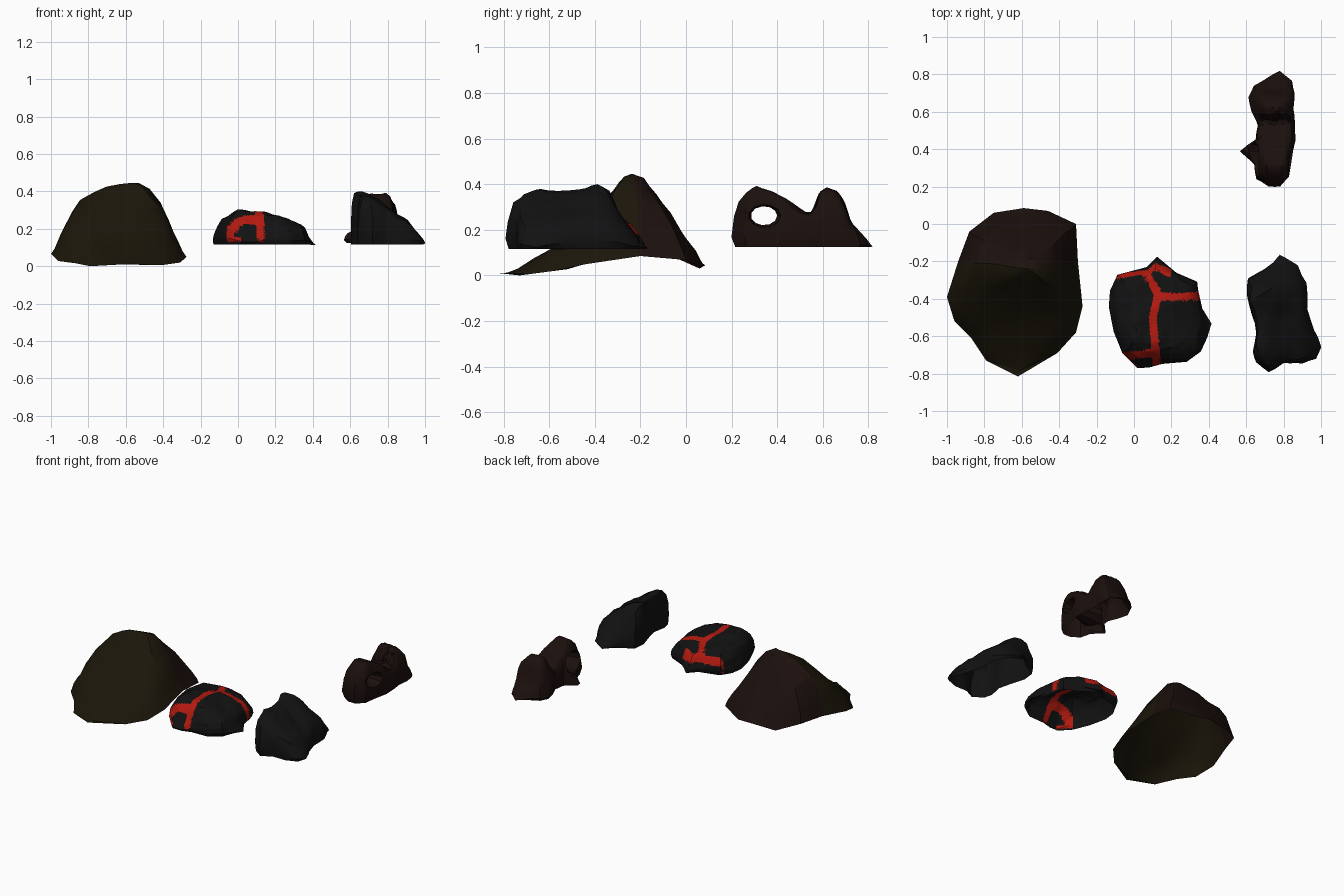
import bpy, bmesh, math
from mathutils import Vector, noise

if "Cube" in bpy.data.objects:
    bpy.data.objects.remove(bpy.data.objects["Cube"])


def lerp_profile(pts, v):
    """Piecewise-linear profile lookup."""
    if v <= pts[0][0]:
        return pts[0][1]
    for (a, za), (b, zb) in zip(pts, pts[1:]):
        if v <= b:
            return za + (zb - za) * (v - a) / (b - a)
    return pts[-1][1]


def material(name, rgb):
    m = bpy.data.materials.new(name)
    m.diffuse_color = (*rgb, 1)
    m.use_nodes = True
    m.node_tree.nodes["Principled BSDF"].inputs["Base Color"].default_value = m.diffuse_color
    return m


def rock(name, outline, peak, front, side, base, rings, mats, cap=False,
         split=1, fine=0, rough=0.014, pick=None, blend=.5):
    """Loft an outline towards a peak, heights limited by front and side profiles."""
    ring0 = []
    for i, p in enumerate(outline):
        a, b = Vector(p), Vector(outline[(i + 1) % len(outline)])
        ring0 += [a.lerp(b, k / split) for k in range(split)]
    c = Vector(peak)
    high = max(z for _, z in front + side)
    bm = bmesh.new()

    def vert(p, frac):
        lo = lerp_profile(base, p.y)
        f, s = [max(0, (v - lo) / (high - lo)) for v in
                (lerp_profile(front, p.x), lerp_profile(side, p.y))]
        # corners fall off below the plain minimum of both profiles
        h = (min(f, s) * (1 - blend) + f * s * blend) * (high - lo)
        co = Vector((p.x, p.y, lo + h * frac))
        if frac > 0:
            co += noise.noise_vector(co * 11) * rough
        return bm.verts.new(co)

    loops = [[vert(c.lerp(p, t), f) for p in ring0] for t, f in rings]
    n = len(ring0)
    for lo, hi in zip(loops, loops[1:]):
        for i in range(n):
            bm.faces.new((lo[i], lo[(i + 1) % n], hi[(i + 1) % n], hi[i]))
    top = vert(c, 1)
    for i in range(n):
        bm.faces.new((loops[-1][i], loops[-1][(i + 1) % n], top))
    if cap:
        bm.faces.new(loops[0][::-1])
    bmesh.ops.triangulate(bm, faces=bm.faces[:])
    for _ in range(fine):
        bmesh.ops.subdivide_edges(bm, edges=bm.edges[:], cuts=1, use_grid_fill=True)
    bmesh.ops.recalc_face_normals(bm, faces=bm.faces[:])
    if pick:
        for f in bm.faces:
            f.material_index = pick(f.calc_center_median())
    me = bpy.data.meshes.new(name)
    bm.to_mesh(me)
    bm.free()
    ob = bpy.data.objects.new(name, me)
    bpy.context.collection.objects.link(ob)
    for m in mats:
        me.materials.append(m)
    bpy.ops.object.select_all(action='DESELECT')
    ob.select_set(True)
    bpy.context.view_layer.objects.active = ob
    bpy.ops.object.shade_smooth_by_angle(angle=math.radians(32))
    return ob


black = material("black_stone", (0.006, 0.006, 0.0065))
olive = material("olive_stone", (0.011, 0.008, 0.003))
rust = material("rust_stone", (0.011, 0.005, 0.004))
lava = material("lava", (0.45, 0.01, 0.005))
steep = [(.96, 0), (1, .3), (.97, .65), (.9, .92), (.8, 1), (.65, 1), (.48, 1), (.3, 1), (.14, 1)]
flat = [(-1, .115), (1, .115)]

# Large open-bottomed mound with an uneven rim
rock("mound_shell",
     [(-1, -.39), (-.96, -.52), (-.87, -.61), (-.79, -.73), (-.62, -.815), (-.41, -.69),
      (-.31, -.58), (-.275, -.44), (-.3, -.2), (-.31, 0), (-.46, .07), (-.59, .085),
      (-.75, .06), (-.88, -.04), (-.94, -.2)],
     (-.57, -.24),
     [(-1, .1), (-.96, .18), (-.88, .34), (-.8, .395), (-.7, .43), (-.6, .455), (-.5, .45),
      (-.45, .4), (-.38, .27), (-.3, .11), (-.27, .05)],
     [(-.82, .01), (-.73, .04), (-.61, .1), (-.5, .18), (-.4, .28), (-.33, .36), (-.28, .43),
      (-.24, .455), (-.18, .42), (-.1, .32), (0, .17), (.085, .05)],
     [(-.82, .01), (-.73, 0), (-.5, .03), (-.36, .075), (-.2, .085), (-.13, .05), (-.02, .08),
      (.06, .03), (.085, .045)],
     [(1, 0), (.95, .5), (.87, .9), (.74, 1), (.55, 1), (.36, 1), (.17, 1)],
     [olive, rust], pick=lambda p: int(p.y > -.22))

# Cracked rock: faces near the crack lines become lava
cracks = [[(-.08, -.27), (.06, -.245), (.14, -.225), (.18, -.26)],
          [(.06, -.245), (.13, -.38), (.1, -.5), (.12, -.74)],
          [(.13, -.39), (.36, -.385)],
          [(.1, -.69), (-.07, -.71), (0, -.77)]]


def near_crack(p):
    q = Vector((p.x, p.y))
    for line in cracks:
        for a, b in zip(line, line[1:]):
            a, b = Vector(a), Vector(b)
            d = b - a
            t = min(1, max(0, (q - a).dot(d) / d.length_squared))
            if (q - a - d * t).length < .021:
                return int(p.z > (.18 if p.y > -.28 else .13))
    return 0


rock("lava_rock",
     [(-.14, -.44), (-.11, -.57), (-.06, -.69), (.01, -.765), (.08, -.765), (.15, -.745),
      (.28, -.74), (.36, -.68), (.39, -.6), (.415, -.53), (.37, -.46), (.35, -.35), (.34, -.31),
      (.23, -.26), (.12, -.175), (.07, -.23), (-.08, -.27), (-.13, -.35)],
     (.1, -.5),
     [(-.14, .17), (-.1, .25), (-.06, .26), (0, .32), (.06, .29), (.14, .295), (.18, .28),
      (.3, .25), (.34, .22), (.4, .15), (.415, .12)],
     [(-.77, .17), (-.7, .25), (-.6, .32), (-.5, .295), (-.4, .28), (-.28, .255), (-.22, .22),
      (-.175, .14)],
     flat, steep, [black, lava], fine=2, pick=near_crack, blend=.3)

# Dark boulder with its ridge on the left
rock("dark_boulder",
     [(.6, -.38), (.63, -.48), (.655, -.58), (.635, -.68), (.65, -.74), (.72, -.79), (.8, -.75),
      (.9, -.75), (.98, -.72), (1, -.66), (.96, -.57), (.925, -.45), (.92, -.32), (.87, -.22),
      (.78, -.175), (.7, -.24), (.61, -.29)],
     (.72, -.48),
     [(.6, .3), (.62, .39), (.64, .405), (.7, .395), (.78, .335), (.86, .28), (.9, .255),
      (.93, .22), (.98, .17), (1, .13)],
     [(-.79, .3), (-.76, .345), (-.64, .385), (-.58, .37), (-.45, .375), (-.39, .405),
      (-.34, .375), (-.31, .33), (-.25, .22), (-.175, .12)],
     flat, steep, [black], split=2, blend=.5)

# Eroded rock with a horn and an arch
arch = rock("arch_rock",
            [(.57, .39), (.64, .32), (.66, .24), (.72, .2), (.78, .2), (.83, .25), (.84, .33),
             (.865, .45), (.86, .55), (.85, .62), (.86, .7), (.85, .77), (.78, .82), (.7, .77),
             (.64, .74), (.61, .68), (.63, .6), (.66, .53), (.65, .45)],
            (.755, .52),
            [(.57, .17), (.62, .2), (.66, .32), (.7, .39), (.8, .39), (.84, .34), (.865, .22)],
            [(.19, .24), (.22, .32), (.25, .35), (.31, .39), (.38, .365), (.45, .33), (.5, .29),
             (.53, .27), (.56, .28), (.585, .36), (.62, .385), (.66, .37), (.69, .33), (.71, .25),
             (.76, .19), (.82, .13)],
            [(0, .125), (1, .125)],
            [(.95, 0), (1, .3), (.96, .75), (.9, .95), (.8, 1), (.7, 1), (.6, 1), (.5, 1),
             (.4, 1), (.3, 1), (.2, 1), (.1, 1)],
            [rust], cap=True, split=2, rough=.008)

# Hole under the arch, flaring outwards, with its neck near the right side
for sgn, flare in ((-1, 1.9), (1, 1.8)):
    bpy.ops.mesh.primitive_cone_add(vertices=11, radius1=flare, radius2=.95, depth=1,
                                    location=(.785 + sgn * .097, .342, .262),
                                    rotation=(0, -sgn * math.pi / 2, 0))
    cutter = bpy.context.object
    cutter.name = "hole_cutter"
    cutter.scale = (.043, .06, .2)
    cutter.hide_render = True
    bpy.context.view_layer.update()
    mod = arch.modifiers.new("hole", 'BOOLEAN')
    mod.operation = 'DIFFERENCE'
    mod.solver = 'EXACT'
    mod.object = cutter
    bpy.context.view_layer.objects.active = arch
    bpy.ops.object.modifier_apply(modifier=mod.name)
    bpy.data.objects.remove(cutter)

# Open the underside of the arch rock like the other shells
bm = bmesh.new()
bm.from_mesh(arch.data)
bmesh.ops.delete(bm, geom=[f for f in bm.faces if all(v.co.z < .126 for v in f.verts)],
                 context='FACES')
bm.to_mesh(arch.data)
bm.free()
